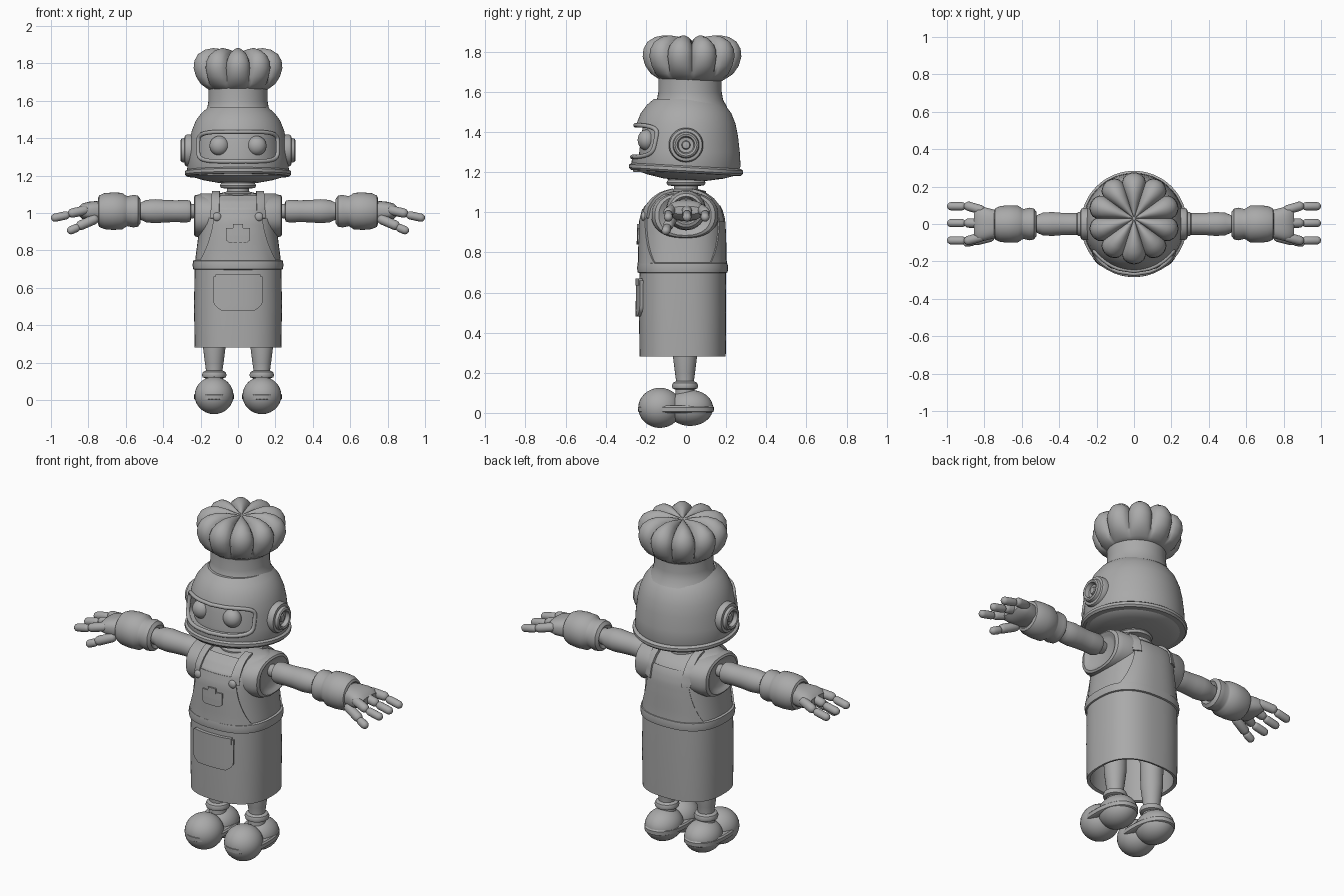
import bpy, bmesh, math
from mathutils import Matrix, Vector

if "Cube" in bpy.data.objects:
    bpy.data.objects.remove(bpy.data.objects["Cube"], do_unlink=True)

GREY = (0.4, 0.4, 0.4, 1)
mat = bpy.data.materials.new("plain grey")
mat.use_nodes = True
mat.diffuse_color = GREY
mat.node_tree.nodes["Principled BSDF"].inputs["Base Color"].default_value = GREY
T, R = Matrix.Translation, Matrix.Rotation
ALONG_X = R(math.pi / 2, 4, 'Y')
ALONG_FRONT = R(math.pi / 2, 4, 'X')


def activate(ob):
    bpy.ops.object.select_all(action='DESELECT')
    ob.select_set(True)
    bpy.context.view_layer.objects.active = ob


def finish(name, bm, angle=40):
    bmesh.ops.recalc_face_normals(bm, faces=bm.faces)
    me = bpy.data.meshes.new(name)
    bm.to_mesh(me)
    bm.free()
    ob = bpy.data.objects.new(name, me)
    bpy.context.collection.objects.link(ob)
    me.materials.append(mat)
    activate(ob)
    bpy.ops.object.shade_smooth_by_angle(angle=math.radians(angle))
    return ob


def power(v, e):
    return math.copysign(abs(v) ** (2 / e), v)


def loft(name, rings, m=Matrix(), n=40, e=2, shape=None, angle=40):
    """Closed stack of superellipse rings (rx, ry, z), or (r, z) when round."""
    bm = bmesh.new()
    loops = []
    for ring in rings:
        rx, ry, z = ring if len(ring) == 3 else (ring[0], ring[0], ring[1])
        loop = []
        for i in range(n):
            a = 2 * math.pi * i / n
            p = Vector((rx * power(math.cos(a), e), ry * power(math.sin(a), e), z))
            loop.append(bm.verts.new(m @ (shape(p, a) if shape else p)))
        loops.append(loop)
    for a, b in zip(loops, loops[1:]):
        for i in range(n):
            j = (i + 1) % n
            bm.faces.new((a[i], a[j], b[j], b[i]))
    bm.faces.new(loops[0])
    bm.faces.new(loops[-1])
    return finish(name, bm, angle)


def capsule(name, a, b, r, mirror):
    d = Vector(b) - Vector(a)
    m = mirror @ T(a) @ d.to_track_quat('Z', 'Y').to_matrix().to_4x4()
    ends = [(r * math.sin(t), -r * math.cos(t)) for t in (0.2, 0.6, 1.1, 1.57)]
    rings = ends + [(q, d.length - z) for q, z in reversed(ends)]
    loft(name, rings, m, 16)


def ellipsoid(name, c, size, m=Matrix()):
    arc = [math.pi * i / 16 for i in range(17)]
    rings = [(size[0] * max(math.sin(t), .02), size[1] * max(math.sin(t), .02),
              -size[2] * math.cos(t)) for t in arc]
    return loft(name, rings, m @ T(c), 32)


def tube(name, pts, r):
    cu = bpy.data.curves.new(name, 'CURVE')
    cu.dimensions, cu.bevel_depth, cu.bevel_resolution = '3D', r, 3
    sp = cu.splines.new('POLY')
    sp.points.add(len(pts) - 1)
    for p, q in zip(sp.points, pts):
        p.co = (*q, 1)
    sp.use_cyclic_u = True
    ob = bpy.data.objects.new(name, cu)
    bpy.context.collection.objects.link(ob)
    cu.materials.append(mat)
    activate(ob)
    bpy.ops.object.convert(target='MESH')
    bpy.ops.object.shade_smooth_by_angle(angle=math.radians(40))


# Body section sizes by height, shared by the torso and everything lying on it
BODY = [(.232, .215, .28), (.235, .217, .5), (.232, .215, .72), (.225, .212, .78),
        (.212, .21, .88), (.206, .206, .96), (.21, .19, 1.02), (.218, .155, 1.06),
        (.218, .11, 1.09), (.2, .05, 1.105)]
BODY_E, BODY_Y = 2.5, -.017


def body_y(x, z, side):
    for a, b in zip(BODY, BODY[1:]):
        if z <= b[2]:
            break
    f = min(1, (z - a[2]) / (b[2] - a[2]))
    rx, ry = a[0] + f * (b[0] - a[0]), a[1] + f * (b[1] - a[1])
    return BODY_Y + side * ry * max(0, 1 - abs(x / rx) ** BODY_E) ** (1 / BODY_E)


def panel(name, z0, z1, width, thick, side=-1, x0=0, rows=14, cols=12):
    """Curved plate lying on the body; width(f) is its half width from bottom to top."""
    bm = bmesh.new()
    grid = []
    for i in range(rows + 1):
        f = i / rows
        z = z0 + f * (z1 - z0)
        xs = [x0 + width(f) * (2 * k / cols - 1) for k in range(cols + 1)]
        grid.append([bm.verts.new((x, body_y(x, z, side), z)) for x in xs])
    for a, b in zip(grid, grid[1:]):
        for k in range(cols):
            bm.faces.new((a[k], a[k + 1], b[k + 1], b[k]))
    ob = finish(name, bm)
    mod = ob.modifiers.new("thickness", 'SOLIDIFY')
    mod.thickness, mod.offset = 2 * thick, 0
    bpy.ops.object.modifier_apply(modifier=mod.name)
    bpy.ops.object.shade_smooth_by_angle(angle=math.radians(40))


def rounded(w, r):
    return lambda f: w - r * (1 - min(1, f / .25)) ** 2


# Torso, open skirt and belt
body_at = T((0, BODY_Y, 0))
loft("torso", [r for r in BODY if r[2] > .6], body_at, 64, BODY_E)
hollow = [(.215, .198, .6), (.215, .198, .285)]
loft("skirt", hollow + [(.225, .208, .28)] + BODY[:3], body_at, 64, BODY_E)
loft("belt", [(.225, .21, .695), (.24, .224, .7), (.243, .227, .722), (.24, .224, .745),
              (.225, .21, .75)], body_at, 64, BODY_E)

# Apron bib, pockets and straps
def bib_width(f):
    return .125 + .075 * (1 - f) ** 2


panel("front_bib", .74, 1.015, bib_width, .01)
panel("bib_top_band", 1.01, 1.09, lambda f: .12, .006)
panel("back_bib", .74, 1.03, bib_width, .007, 1)
panel("skirt_pocket", .48, .66, rounded(.125, .04), .017)
panel("pocket_flap", .635, .67, lambda f: .115, .02, rows=3)
panel("bib_pocket", .84, .92, rounded(.062, .02), .018)
panel("bib_pocket_tab", .91, .94, lambda f: .025, .02, rows=3)
for sx, word in ((1, "left"), (-1, "right")):
    panel(word + "_front_strap", .97, 1.104, lambda f: .021, .014, -1, .118 * sx, cols=3)
    panel(word + "_back_strap", .95, 1.104, lambda f: .021, .014, 1, .118 * sx, cols=3)
    ellipsoid(word + "_strap_button", (.112 * sx, body_y(.112, .98, -1) - .012, .98),
              (.023, .014, .023))

# Neck
loft("neck", [(.1, 1.085), (.1, 1.105), (.06, 1.115), (.06, 1.13), (.092, 1.135),
              (.098, 1.148), (.09, 1.16), (.1, 1.2)])

# Helmet with a recessed visor window
DOME = [(.262, 1.2), (.272, 1.23), (.268, 1.3), (.259, 1.38), (.247, 1.44), (.225, 1.495),
        (.195, 1.535), (.16, 1.565)]
helmet = loft("helmet", DOME, n=80)
window = loft("window_cutter", [(.21, .076, .05), (.21, .076, .45)],
              T((0, 0, 1.355)) @ ALONG_FRONT, 64, 5)
window.hide_render = True
cut = helmet.modifiers.new("window", 'BOOLEAN')
cut.object, cut.operation, cut.solver = window, 'DIFFERENCE', 'EXACT'
activate(helmet)
bpy.ops.object.modifier_apply(modifier=cut.name)
bpy.ops.object.shade_smooth_by_angle(angle=math.radians(35))
bpy.data.objects.remove(window, do_unlink=True)
loft("face_screen", [(r - .035, z) for r, z in DOME[:-2]], n=64)

frame = []
for i in range(72):
    t = 2 * math.pi * i / 72
    x, z = .213 * power(math.cos(t), 5), 1.355 + .079 * power(math.sin(t), 5)
    r = .268 - .12 * max(0, z - 1.3)
    frame.append((x, -math.sqrt(r * r - x * x), z))
tube("visor_frame", frame, .011)

tilt = T((0, 0, 1.215)) @ R(-.055, 4, 'X')
loft("helmet_rim", [(.25, -.02), (.275, -.018), (.284, -.008), (.284, .008), (.272, .016),
                    (.25, .016)], tilt, 72)
loft("helmet_base", [(.06, -.055), (.11, -.052), (.19, -.037), (.245, -.02), (.262, 0)], tilt, 64)

# Chef hat: band and ten-lobed puff
loft("hat_band", [(.185, 1.525), (.165, 1.56), (.158, 1.6), (.158, 1.68)], T((0, .02, 0)))


def lobes(p, a):
    s = abs(math.cos(5 * (a + math.pi / 2))) ** .6
    k = min(1, max(0, (p.z - 1.655) / .07))
    r = p.xy.length
    drop = .04 * (1 - s) * min(1, r / .1) * max(0, (p.z - 1.78) / .1)
    q = 1 - .17 * k * (1 - s)
    return Vector((p.x * q, p.y * q, p.z - drop))


PUFF = [(.15, 1.655), (.172, 1.668), (.205, 1.69), (.233, 1.73), (.246, 1.775), (.242, 1.815),
        (.222, 1.85), (.185, 1.873), (.14, 1.882), (.09, 1.876), (.045, 1.864), (.008, 1.855)]
loft("hat_puff", PUFF, T((0, .03, 0)), 120, shape=lobes, angle=50)

# Paired parts, built on the left and mirrored to the right
for sx, word in ((1, "left_"), (-1, "right_")):
    m = Matrix.Scale(sx, 4, (1, 0, 0))

    ellipsoid(word + "eye", (.1, -.196, 1.36), (.052, .045, .052), m)
    loft(word + "ear", [(.085, .24), (.086, .272), (.08, .284), (.066, .286), (.062, .302),
                        (.054, .307), (.044, .304), (.038, .282), (.022, .28), (.018, .292),
                        (.005, .294)], m @ T((0, 0, 1.335)) @ ALONG_X)

    # Shoulder cup and arm
    loft(word + "shoulder", [(.11, .17, .12), (.115, .165, .205), (.11, .15, .23), (.1, .13, .236),
                             (.085, .11, .225), (.07, .09, .215)],
         m @ T((0, -.005, .985)) @ ALONG_X, 48, 2.3)
    at_arm = m @ T((0, 0, 1.01)) @ ALONG_X
    loft(word + "upper_arm", [(.03, .2), (.04, .25), (.055, .255), (.061, .275), (.058, .33),
                              (.06, .39), (.064, .44), (.06, .49), (.046, .52), (.045, .56)], at_arm)
    loft(word + "sleeve", [(.04, .54), (.065, .522), (.083, .535), (.087, .56), (.08, .59),
                           (.084, .6), (.098, .62), (.1, .67), (.096, .715), (.084, .742),
                           (.07, .748), (.06, .73)], at_arm)
    loft(word + "palm", [(.05, .07, .72), (.054, .08, .76), (.05, .09, .8), (.04, .088, .835),
                         (.02, .07, .855)], at_arm, 32, 2.6)
    for k, y in enumerate((-.088, .005, .095)):
        name = word + ("front_finger", "middle_finger", "back_finger")[k]
        capsule(name + "_base", (.82, y * .8, 1.015), (.885, y, 1), .025, m)
        capsule(name + "_tip", (.92, y, .988), (.978, y, .975), .022, m)
    capsule(word + "thumb_base", (.77, -.07, .965), (.84, -.088, .935), .026, m)
    capsule(word + "thumb_tip", (.865, -.095, .92), (.893, -.1, .908), .022, m)

    # Leg and shoe
    at_leg = m @ T((.127, -.005, 0))
    loft(word + "leg", [(.05, .08), (.043, .15), (.05, .2), (.06, .28), (.064, .45), (.06, .62)], at_leg)
    loft(word + "sock_cuff", [(.045, .115), (.062, .122), (.066, .135), (.06, .15),
                              (.045, .158)], at_leg)
    loft(word + "shoe_sole", [(.095, .178, 0), (.106, .188, .006), (.107, .189, .028),
                              (.1, .182, .036)], m @ T((.128, -.05, 0)), 48, 2.3)
    ellipsoid(word + "shoe_toe", (.128, -.13, .025), (.104, .108, .1), m)
    ellipsoid(word + "shoe_heel", (.128, .02, .025), (.098, .115, .09), m)
